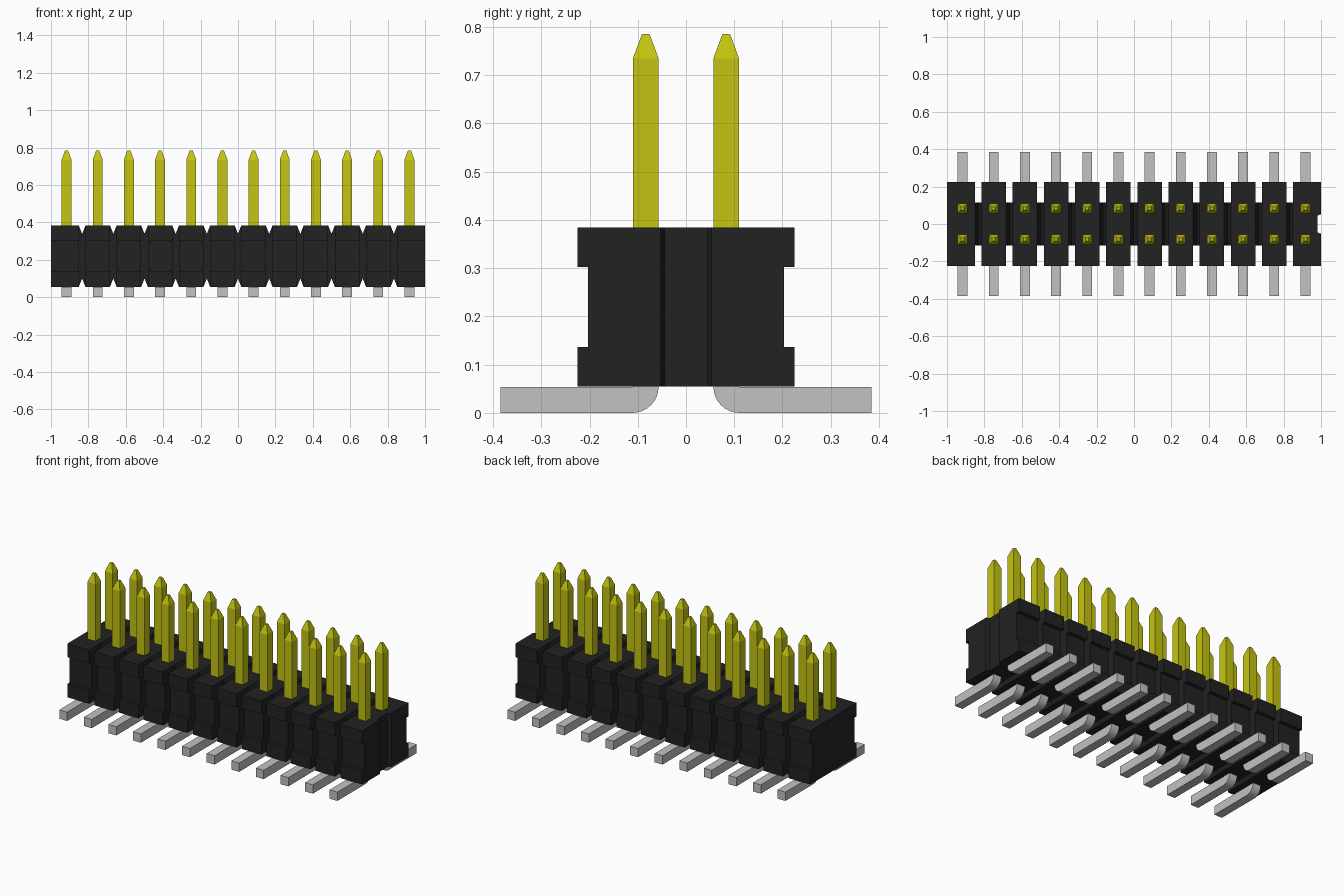
import bpy, bmesh, math

cube = bpy.data.objects.get("Cube")
if cube:
    bpy.data.objects.remove(cube, do_unlink=True)


def material(name, rgb, rough):
    m = bpy.data.materials.new(name)
    m.use_nodes = True
    m.diffuse_color = (*rgb, 1)
    bsdf = next(n for n in m.node_tree.nodes if n.type == 'BSDF_PRINCIPLED')
    bsdf.inputs["Base Color"].default_value = (*rgb, 1)
    bsdf.inputs["Roughness"].default_value = rough
    return m


BLACK = material("black_plastic", (0.016, 0.016, 0.016), 0.6)
GOLD = material("yellow_metal", (0.55, 0.55, 0.006), 0.4)
GREY = material("grey_metal", (0.54, 0.54, 0.54), 0.4)

PITCH, COUNT = 2 / 12, 12
ROW = PITCH / 2              # row offset from the centre line
PIN = 0.0265                 # half thickness of a pin
BOTTOM, TOP = 0.055, 0.384   # housing height range
GAP = 0.018                  # half gap between housing segments


def add(name, mesh, loc=(0, 0, 0), turn=0):
    ob = bpy.data.objects.new(name, mesh)
    ob.location = loc
    ob.rotation_euler.z = turn
    bpy.context.collection.objects.link(ob)
    return ob


def prism(name, profile, axis, lo, hi, mat):
    """Extrude a 2D profile along the given axis from lo to hi."""
    def place(p, d):
        c = list(p)
        c.insert(axis, d)
        return c
    bm = bmesh.new()
    face = bm.faces.new([bm.verts.new(place(p, lo)) for p in profile])
    ext = bmesh.ops.extrude_face_region(bm, geom=[face])
    for v in ext["geom"]:
        if isinstance(v, bmesh.types.BMVert):
            v.co[axis] = hi
    bmesh.ops.recalc_face_normals(bm, faces=bm.faces)
    me = bpy.data.meshes.new(name)
    bm.to_mesh(me)
    bm.free()
    me.materials.append(mat)
    return me


# Housing segments: flanged at top and bottom, recessed between
half = [(0.225, BOTTOM), (0.225, 0.137), (0.203, 0.137),
        (0.203, 0.302), (0.225, 0.302), (0.225, TOP)]
outline = half + [(-y, z) for y, z in reversed(half)]
for i in range(COUNT):
    lo = -1 + i * PITCH + (GAP if i else 0)
    hi = -1 + (i + 1) * PITCH - (GAP if i < COUNT - 1 else 0)
    segment = add("housing_segment", prism("housing_segment", outline, 0, lo, hi, BLACK))

# Shallow key slot in the last end face
slot = [(0.982, -0.045), (0.982, 0.045), (1.004, 0.0545), (1.004, -0.0545)]
cutter = add("slot_cutter", prism("slot_cutter", slot, 2, 0, 0.5, BLACK))
cutter.hide_render = True
mod = segment.modifiers.new("slot", 'BOOLEAN')
mod.operation, mod.solver, mod.object = 'DIFFERENCE', 'EXACT', cutter
bpy.context.view_layer.objects.active = segment
bpy.ops.object.modifier_apply(modifier=mod.name)
bpy.data.objects.remove(cutter, do_unlink=True)

# Webs joining the segments, with break grooves above and below
groove = [(-GAP, BOTTOM), (0, 0.1), (GAP, BOTTOM), (GAP, TOP), (0, 0.339), (-GAP, TOP)]
web = prism("housing_web", groove, 1, -0.115, 0.115, BLACK)
for i in range(1, COUNT):
    add("housing_web", web, (-1 + i * PITCH, 0, 0))

# Contact pin: square post with a tapered tip
bm = bmesh.new()
rings = [[bm.verts.new((sx * r, sy * r, z)) for sx, sy in ((-1, -1), (1, -1), (1, 1), (-1, 1))]
         for r, z in ((PIN, 0.37), (PIN, 0.735), (0.008, 0.785))]
for a, b in zip(rings, rings[1:]):
    for k in range(4):
        bm.faces.new((a[k], a[(k + 1) % 4], b[(k + 1) % 4], b[k]))
bm.faces.new(rings[-1])
bm.faces.new(rings[0][::-1])
pin = bpy.data.meshes.new("contact_pin")
bm.to_mesh(pin)
bm.free()
pin.materials.append(GOLD)

# Solder foot: flat bar with a rounded inner bend, reaching into the housing
R = 0.054
inner = ROW - PIN
foot_profile = [(0.384, 0), (0.384, R), (inner + 2 * PIN, R), (inner + 2 * PIN, 0.06), (inner, 0.06)]
for k in range(9):
    a = math.pi + k * math.pi / 16
    foot_profile.append((inner + R + R * math.cos(a), R + R * math.sin(a)))
foot = prism("solder_foot", foot_profile, 0, -PIN, PIN, GREY)
for p in foot.polygons:      # smooth only the bend strips
    p.use_smooth = abs(p.normal.x) < 0.1 and p.normal.y < -0.05 and p.normal.z < -0.05

for i in range(COUNT):
    x = -1 + (i + 0.5) * PITCH
    for side, turn in ((1, 0), (-1, math.pi)):
        add("contact_pin", pin, (x, side * ROW, 0))
        add("solder_foot", foot, (x, 0, 0), turn)
